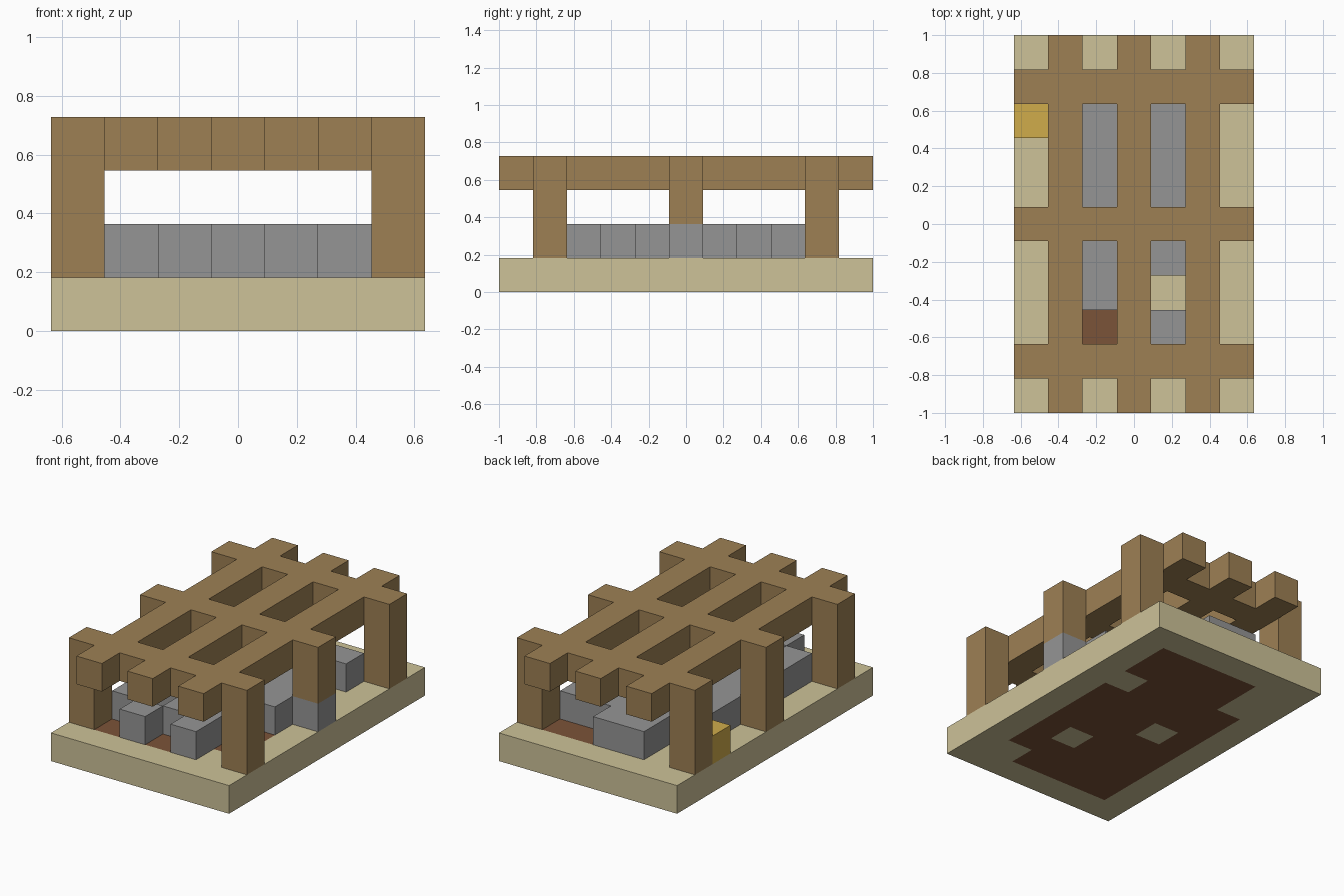
import bpy, bmesh
from mathutils import Vector

cube = bpy.data.objects.get("Cube")
if cube:
    bpy.data.objects.remove(cube)

NX, NY = 7, 11          # footprint in blocks
S = 2 / NY              # block size


def linear(c):
    c /= 255
    return c / 12.92 if c <= 0.04045 else ((c + 0.055) / 1.055) ** 2.4


def material(name, r, g, b):
    m = bpy.data.materials.new(name)
    m.use_nodes = True
    col = (linear(r), linear(g), linear(b), 1)
    m.diffuse_color = col
    bsdf = next(n for n in m.node_tree.nodes if n.type == 'BSDF_PRINCIPLED')
    bsdf.inputs["Base Color"].default_value = col
    bsdf.inputs["Roughness"].default_value = 0.9
    return m


def box(x0, x1, y0, y1, z0, z1):
    """Cells in a half-open block range."""
    return {(x, y, z) for x in range(x0, x1) for y in range(y0, y1) for z in range(z0, z1)}


def plan(rows, z):
    """Cells marked # in a floor plan; the first row is at the back."""
    return {(x, len(rows) - y, z) for y, row in enumerate(rows)
            for x, ch in enumerate(row) if ch == "#"}


wood = material("wood", 157, 128, 84)
sand = material("sand", 205, 194, 152)
stone = material("stone", 149, 149, 149)
gold = material("gold", 208, 172, 75)
earth = material("earth", 123, 83, 56)

# Earth floor set into the sand slab
earth_cells = plan(["..####.",
                    "..####.",
                    ".####..",
                    ".#####.",
                    ".#.###.",
                    ".#####.",
                    ".###.#.",
                    ".#####.",
                    ".####.."], 0)
sand_cells = box(0, NX, 0, NY, 0, 1) - earth_cells

# Broken stone course on the floor
stone_cells = plan(["..##...",
                    "..####.",
                    ".####..",
                    ".#####.",
                    ".######",
                    ".#####.",
                    ".###...",
                    ".#.##..",
                    "..#.#.."], 1)
gold_cells = {(0, 8, 1)}

# Posts on both sides, and the lattice of beams above
post_cells, beam_cells = set(), set()
for y in (1, 5, 9):
    beam_cells |= box(0, NX, y, y + 1, 3, 4)
    for x in (0, NX - 1):
        post_cells |= box(x, x + 1, y, y + 1, 1, 3)
for x in (1, 3, 5):
    beam_cells |= box(x, x + 1, 0, NY, 3, 4)
post_cells -= stone_cells

parts = [("sand_slab", sand_cells, sand), ("earth_floor", earth_cells, earth),
         ("stone_blocks", stone_cells, stone), ("gold_block", gold_cells, gold),
         ("side_posts", post_cells, wood), ("roof_beams", beam_cells, wood)]
filled = set().union(*(cells for _, cells, _ in parts))


def build(name, cells, mat):
    """Join blocks into one shell, leaving out faces between neighbours."""
    bm = bmesh.new()
    for cell in cells:
        centre = Vector(cell) + Vector((0.5, 0.5, 0.5))
        for axis in range(3):
            for side in (-1, 1):
                n = Vector((0, 0, 0))
                n[axis] = side
                if tuple(int(a) for a in Vector(cell) + n) in filled:
                    continue
                u = Vector((0, 0, 0))
                u[(axis + 1) % 3] = 0.5
                v = n.cross(u)
                mid = centre + n / 2
                bm.faces.new([bm.verts.new(mid + c) for c in (-u - v, u - v, u + v, v - u)])
    bmesh.ops.remove_doubles(bm, verts=bm.verts, dist=0.01)
    for vert in bm.verts:
        vert.co = (vert.co - Vector((NX / 2, NY / 2, 0))) * S
    bmesh.ops.dissolve_limit(bm, angle_limit=0.01, verts=bm.verts, edges=bm.edges)
    mesh = bpy.data.meshes.new(name)
    bm.to_mesh(mesh)
    bm.free()
    mesh.materials.append(mat)
    bpy.context.collection.objects.link(bpy.data.objects.new(name, mesh))


for part in parts:
    build(*part)
